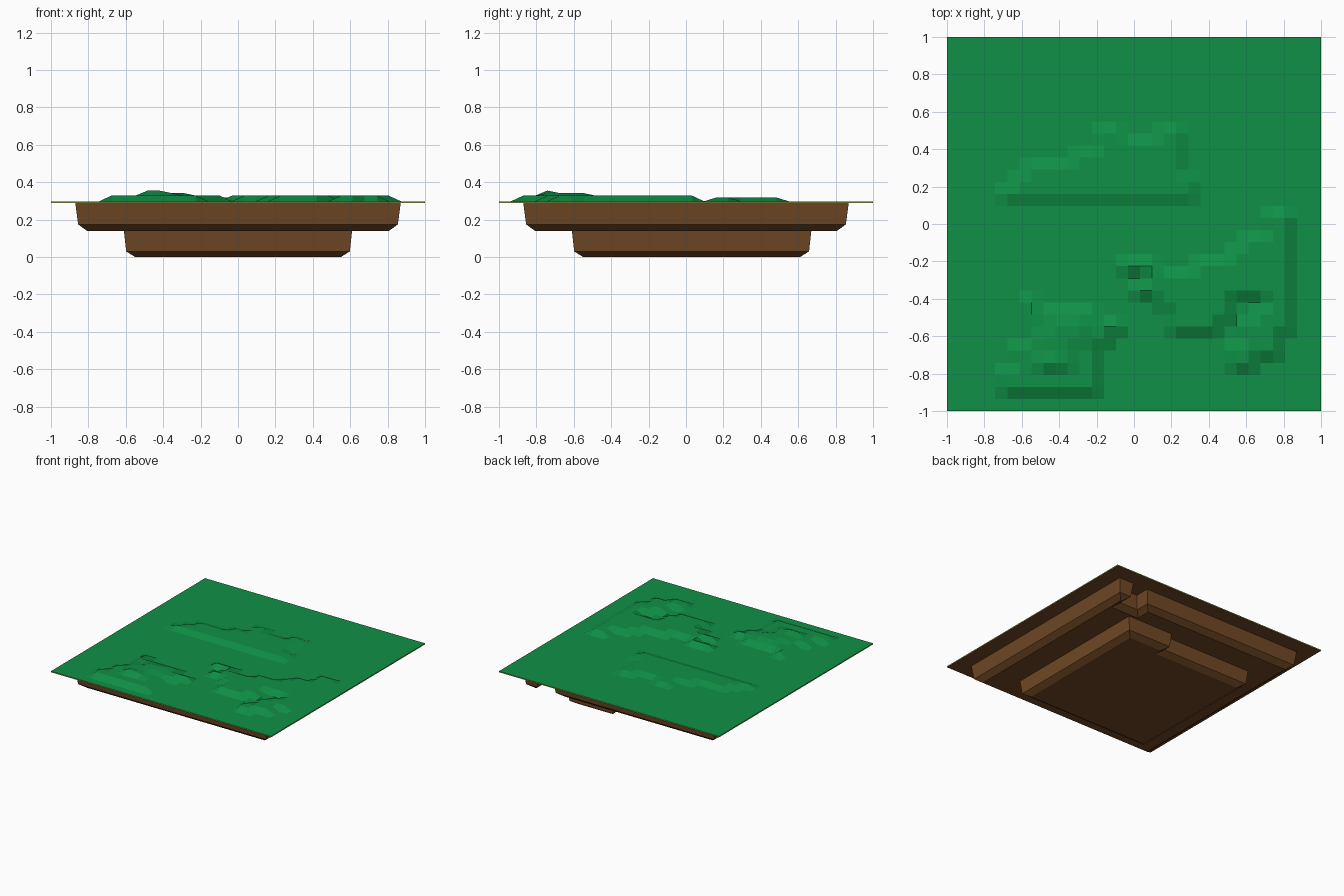
import bpy, bmesh
from mathutils import Vector

if "Cube" in bpy.data.objects:
    bpy.data.objects.remove(bpy.data.objects["Cube"])


def material(name, rgb):
    m = bpy.data.materials.new(name)
    m.diffuse_color = (*rgb, 1)
    m.use_nodes = True
    m.node_tree.nodes["Principled BSDF"].inputs["Base Color"].default_value = m.diffuse_color
    return m


GRASS = material("grass green", (0.005, 0.28, 0.062))
EARTH = material("earth brown", (0.165, 0.066, 0.018))
RIM = material("olive rim", (0.34, 0.38, 0.07))


def make(name, bm, *mats):
    me = bpy.data.meshes.new(name)
    bm.to_mesh(me)
    bm.free()
    for m in mats:
        me.materials.append(m)
    ob = bpy.data.objects.new(name, me)
    bpy.context.collection.objects.link(ob)
    return ob


# Grass: 31 x 31 cell sheet with low plateaus, given as (row, first column, last column)
N, STEP, TOP = 32, 2 / 31, 0.298
BACK = [(18, 5, 20), (19, 6, 20), (20, 7, 19), (21, 11, 19), (22, 13, 19),
        (23, 13, 14), (23, 18, 19)]
RIGHT = [(16, 27, 28), (15, 27, 28), (14, 25, 28), (13, 24, 28), (12, 15, 17),
         (12, 21, 28), (11, 17, 28), (10, 16, 28), (9, 18, 23), (9, 27, 28),
         (8, 19, 23), (8, 26, 28), (7, 19, 22), (7, 25, 28), (6, 25, 27),
         (5, 24, 27), (4, 24, 25)]
LEFT = [(2, 5, 12), (3, 5, 12), (4, 6, 12), (5, 6, 12), (6, 7, 13), (7, 7, 14),
        (8, 7, 12), (9, 7, 7)]
HILL = [(4, 8, 10), (5, 8, 10), (6, 8, 11), (7, 9, 11)]
PEAK = [(4, 8, 9)]
height = {}
for rows, z in ((BACK, 0.318), (RIGHT, 0.328), (LEFT, 0.328), (HILL, 0.342), (PEAK, 0.355)):
    for j, a, b in rows:
        for i in range(a, b + 1):
            height[i, j] = z

bm = bmesh.new()
v = [[bm.verts.new((-1 + i * STEP, -1 + j * STEP, height.get((i, j), TOP)))
      for i in range(N)] for j in range(N)]
for j in range(N - 1):
    for i in range(N - 1):
        bm.faces.new((v[j][i], v[j][i + 1], v[j + 1][i + 1], v[j + 1][i]))
make("grass_surface", bm, GRASS)


def stack(name, outline, levels, mats, cap_mat=0):
    """Closed-bottom wall from a counter-clockwise right-angled outline;
    levels are (z, inset) from top to bottom."""
    pts = [Vector(p) for p in outline]
    n = len(pts)
    bm = bmesh.new()
    rings = []
    for z, d in levels:
        ring = []
        for k in range(n):
            a = (pts[k] - pts[k - 1]).normalized()
            b = (pts[(k + 1) % n] - pts[k]).normalized()
            p = pts[k] + d * Vector((-a.y - b.y, a.x + b.x))
            ring.append(bm.verts.new((p.x, p.y, z)))
        rings.append(ring)
    for up, lo in zip(rings, rings[1:]):
        for k in range(n):
            m = (k + 1) % n
            bm.faces.new((lo[k], lo[m], up[m], up[k]))
    cap = bm.faces.new(rings[-1][::-1])
    cap.material_index = cap_mat
    bmesh.ops.triangulate(bm, faces=[cap])
    make(name, bm, *mats)


# Thin olive rim with an earth underside
stack("ground_plate", [(-1, -1), (1, -1), (1, 1), (-1, 1)],
      [(TOP, 0), (0.289, 0)], (RIM, EARTH), 1)

# Upper earth tier, notched near the back right corner
stack("upper_earth_tier",
      [(-0.87, -0.87), (0.87, -0.87), (0.87, 0.87), (0.735, 0.87), (0.735, 0.75),
       (0.60, 0.75), (0.60, 0.87), (-0.87, 0.87)],
      [(0.289, 0), (0.175, 0.015), (0.14, 0.062)], (EARTH,))

# Lower earth tier, with a step in its back wall
stack("lower_earth_tier",
      [(-0.61, -0.61), (0.61, -0.61), (0.61, 0.67), (0.19, 0.67), (0.19, 0.61),
       (-0.61, 0.61)],
      [(0.14, 0), (0.03, 0.012), (0.0, 0.06)], (EARTH,))
